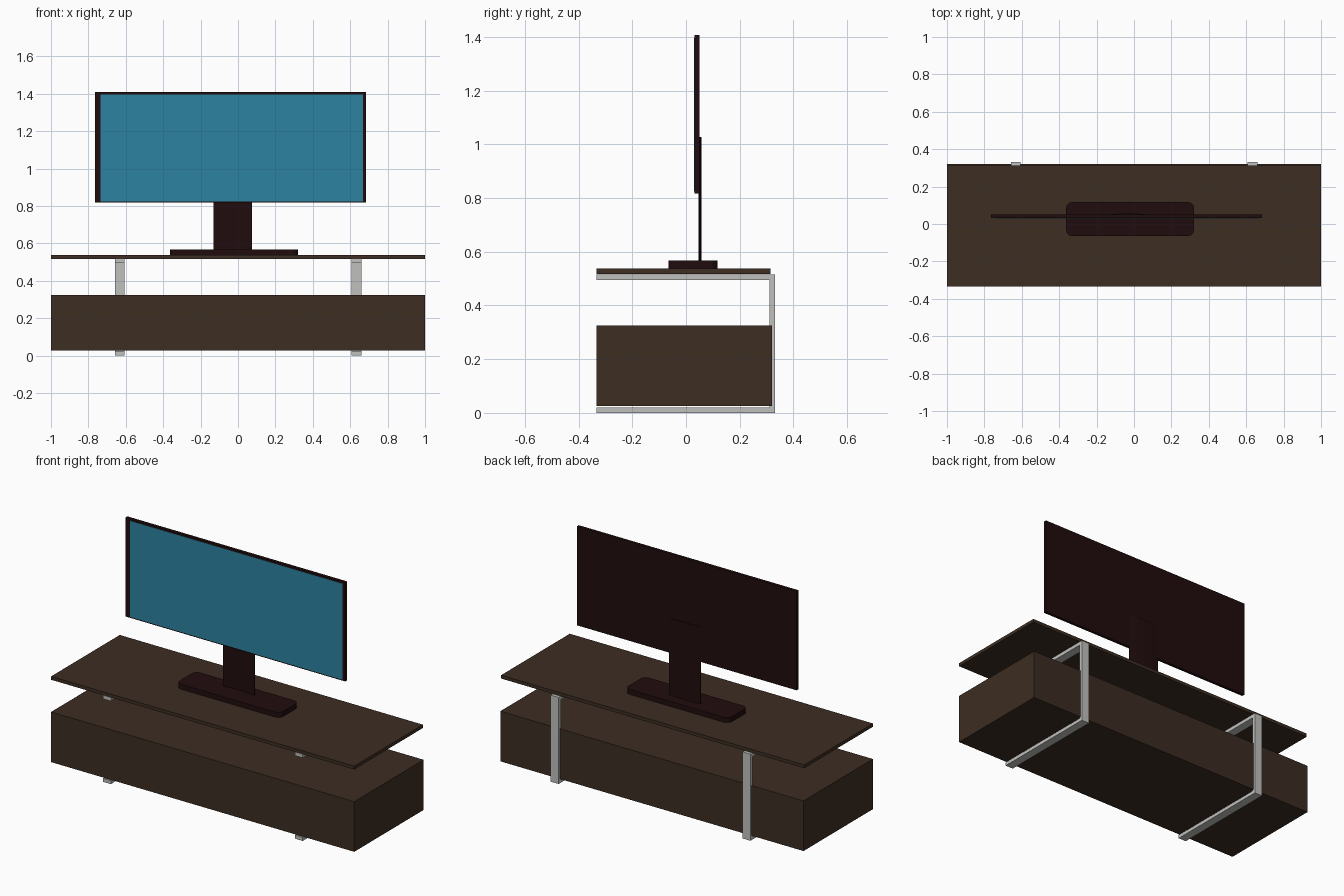
import bpy, bmesh, math

if "Cube" in bpy.data.objects:
    bpy.data.objects.remove(bpy.data.objects["Cube"])


def material(name, rgb):
    m = bpy.data.materials.new(name)
    m.diffuse_color = (*rgb, 1.0)
    m.use_nodes = True
    m.node_tree.nodes["Principled BSDF"].inputs["Base Color"].default_value = m.diffuse_color
    return m


WOOD = material("dark_wood", (0.045, 0.026, 0.016))
METAL = material("light_metal", (0.53, 0.53, 0.52))
BLACK = material("brown_black_plastic", (0.0150, 0.0037, 0.0040))
SCREEN = material("blue_screen", (0.027, 0.225, 0.355))


def finish(name, bm, mat):
    bmesh.ops.recalc_face_normals(bm, faces=bm.faces)
    me = bpy.data.meshes.new(name)
    bm.to_mesh(me)
    bm.free()
    me.materials.append(mat)
    ob = bpy.data.objects.new(name, me)
    bpy.context.collection.objects.link(ob)
    return ob


def box(name, x, y, z, mat):
    bm = bmesh.new()
    bmesh.ops.create_cube(bm, size=1)
    for v in bm.verts:
        v.co = [(r[0] + r[1]) / 2 + c * (r[1] - r[0]) for r, c in zip((x, y, z), v.co)]
    return finish(name, bm, mat)


def prism(name, pts, offset, mat):
    """Extrude a closed outline of 3D points along an offset."""
    bm = bmesh.new()
    face = bm.faces.new([bm.verts.new(p) for p in pts])
    geo = bmesh.ops.extrude_face_region(bm, geom=[face])["geom"]
    bmesh.ops.translate(bm, vec=offset, verts=[g for g in geo if isinstance(g, bmesh.types.BMVert)])
    return finish(name, bm, mat)


# Cabinet and floating top
box("cabinet", (-1, 1), (-0.333, 0.321), (0.026, 0.325), WOOD)
box("top_shelf", (-1, 1), (-0.333, 0.314), (0.517, 0.537), WOOD)

# C-shaped metal frames wrapping the back
F, B, T, H = -0.333, 0.332, 0.021, 0.516
c_shape = [(F, 0), (B, 0), (B, H), (F, H), (F, H - T), (B - T, H - T), (B - T, T), (F, T)]
for side, x0 in (("left", -0.658), ("right", 0.608)):
    prism(side + "_frame", [(x0, y, z) for y, z in c_shape], (0.052, 0, 0), METAL)

# Television base with rounded corners
bx, by, hx, hy, r = -0.021, 0.026, 0.342, 0.091, 0.032
outline = []
for q, (sx, sy) in enumerate(((1, 1), (-1, 1), (-1, -1), (1, -1))):
    for i in range(4):
        a = math.radians(90 * q + 30 * i)
        outline.append((bx + sx * (hx - r) + r * math.cos(a),
                        by + sy * (hy - r) + r * math.sin(a), 0.537))
prism("television_base", outline, (0, 0, 0.030), BLACK)

# Slightly bowed stand plate
X0, X1, N = -0.131, 0.075, 8
bow = [(X0 + (X1 - X0) * i / N, 0.006 * math.sin(math.pi * i / N)) for i in range(N + 1)]
plate = [(x, 0.046 + d, 0.56) for x, d in bow] + [(x, 0.051 + d, 0.56) for x, d in reversed(bow)]
prism("stand_plate", plate, (0, 0, 0.467), BLACK)

# Television panel and screen
box("television_body", (-0.765, 0.685), (0.032, 0.050), (0.818, 1.408), BLACK)
box("screen", (-0.734, 0.668), (0.0305, 0.034), (0.824, 1.397), SCREEN)
